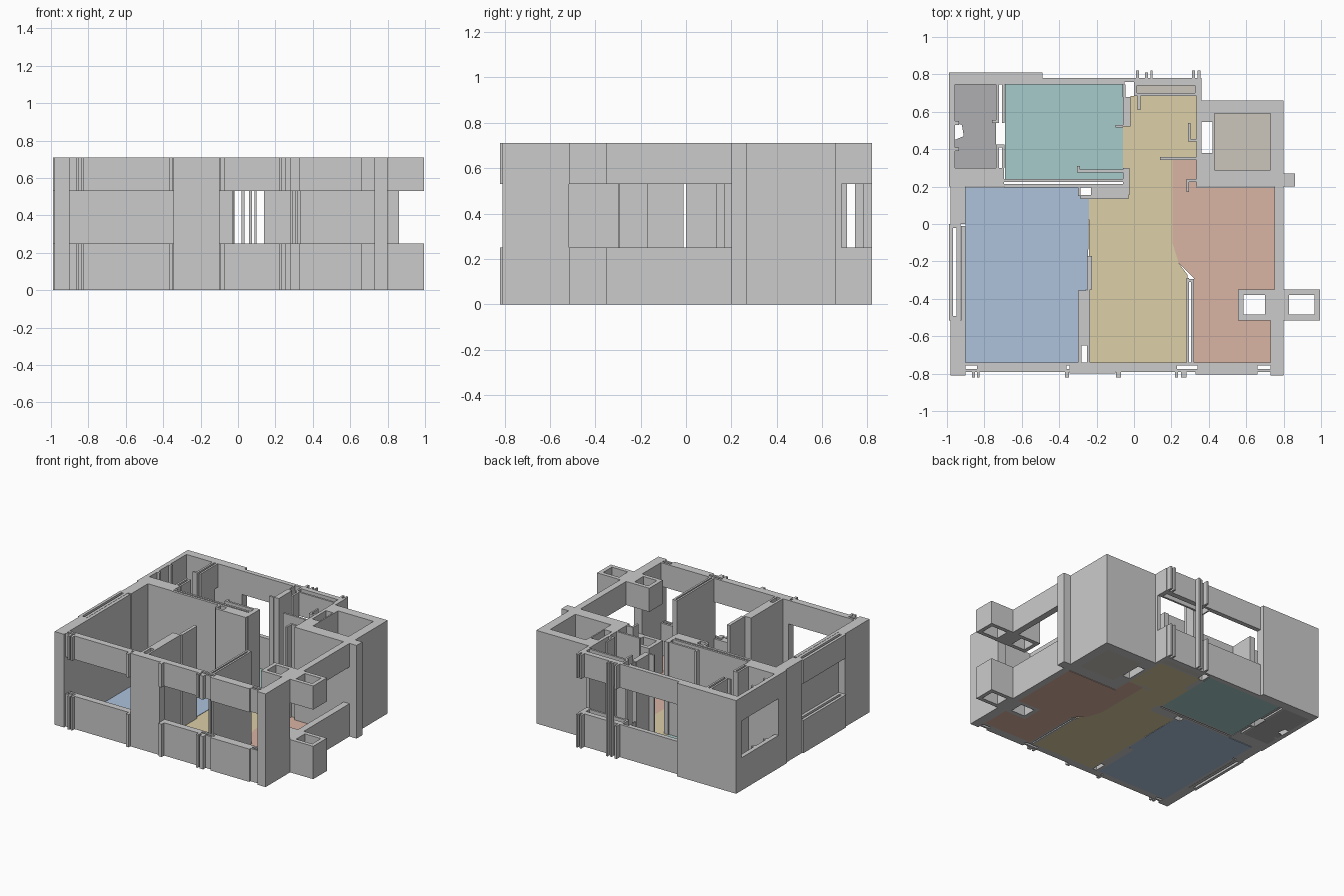
import bpy, bmesh

H = 0.71
FULL = [(0, H)]
BAND = [(0, 0.25), (0.53, H)]      # sill and lintel, window opening between
FLOOR_T = 0.006


def walls(name, rects, zs=FULL):
    """One object from plan rectangles (x0, x1, y0, y1) raised over z ranges."""
    bm = bmesh.new()
    for x0, x1, y0, y1 in rects:
        for z0, z1 in zs:
            r = bmesh.ops.create_cube(bm, size=1)
            for v in r["verts"]:
                v.co.x = x0 if v.co.x < 0 else x1
                v.co.y = y0 if v.co.y < 0 else y1
                v.co.z = z0 if v.co.z < 0 else z1
    return add(name, bm)


def add(name, bm):
    bmesh.ops.recalc_face_normals(bm, faces=bm.faces)
    me = bpy.data.meshes.new(name)
    bm.to_mesh(me)
    bm.free()
    ob = bpy.data.objects.new(name, me)
    bpy.context.collection.objects.link(ob)
    return ob


def ring(x0, x1, y0, y1, t):
    """Four rectangles forming a hollow box in plan."""
    return [(x0, x1, y0, y0 + t), (x0, x1, y1 - t, y1),
            (x0, x0 + t, y0 + t, y1 - t), (x1 - t, x1, y0 + t, y1 - t)]


def floor(name, pts, color):
    bm = bmesh.new()
    f = bm.faces.new([bm.verts.new((x, y, 0)) for x, y in pts])
    r = bmesh.ops.extrude_face_region(bm, geom=[f])
    for v in r["geom"]:
        if isinstance(v, bmesh.types.BMVert):
            v.co.z = FLOOR_T
    ob = add(name, bm)
    mat = bpy.data.materials.new(name + "_color")
    mat.diffuse_color = (*color, 1)
    ob.data.materials.append(mat)


# Room floors
floor("blue_room_floor", [(-.90, .195), (-.295, .195), (-.285, .15), (-.24, .14),
      (-.245, -.16), (-.25, -.35), (-.30, -.37), (-.30, -.74), (-.90, -.74)], (.42, .54, .72))
floor("hall_floor", [(-.02, .685), (.335, .685), (.335, .345), (.205, .345), (.205, -.10),
      (.24, -.21), (.285, -.27), (.28, -.74), (-.24, -.74), (-.24, .14), (-.03, .14),
      (-.03, .2), (-.06, .25), (-.06, .52), (-.02, .52)], (.72, .62, .38))
floor("red_room_floor", [(.205, .345), (.335, .345), (.335, .195), (.75, .195), (.75, -.35),
      (.555, -.35), (.555, -.515), (.73, -.515), (.73, -.74), (.32, -.74), (.32, -.29),
      (.24, -.21), (.205, -.10)], (.70, .46, .37))
floor("teal_room_floor", [(-.69, .24), (-.06, .24), (-.06, .745), (-.69, .745)], (.38, .60, .59))
floor("bath_floor", [(-.957, .30), (-.737, .30), (-.737, .745), (-.957, .745), (-.957, .54),
      (-.92, .53), (-.91, .47), (-.957, .45)], (.43, .43, .44))
floor("side_room_floor", [(.43, .29), (.73, .29), (.73, .59), (.43, .59)], (.60, .56, .50))
floor("back_bay_floor", [(.015, .70), (.325, .70), (.325, .74), (.015, .74)], (.60, .56, .50))

# Front wall: solid piers, then hollow window bands
walls("front_piers", [(-.98, -.90, -.81, -.74), (-.345, -.10, -.80, -.74), (.73, .80, -.81, -.515)])
front = []
for x0, x1 in [(-.90, -.345), (-.10, .73)]:
    front += [(x0, x1, -.79, -.775), (x0, x1, -.757, -.74)]
for x0, x1 in [(-.84, -.36), (-.10, .23), (.34, .66)]:
    front.append((x0, x1, -.775, -.757))
walls("front_window_bands", front, BAND)
ribs = [(-.865, -.85), (-.84, -.825), (-.37, -.348), (-.097, -.07), (.22, .235), (.25, .28)]
walls("front_window_ribs", [(a, b, -.82, -.79) for a, b in ribs]
      + [(.33, .66, -.805, -.79)], BAND)

# Left wall with boxed window and bathroom window
walls("left_wall", [(-.98, -.90, -.74, -.515), (-.98, -.90, .0, .20), (-.925, -.90, -.515, -.012),
                    (-.99, -.695, .20, .30), (-.99, -.957, .745, .81)])
walls("left_window_box", ring(-.99, -.927, -.515, 0, .022), BAND)
walls("bath_window_band", [(-.99, -.957, .30, .745)], BAND)
walls("bath_window_frame", [(-.957, -.935, .53, .55), (-.957, -.935, .39, .41)], BAND)

# Back wall with window bands and posts
walls("back_corner_wall", [(-.957, -.49, .745, .81)])
walls("back_window_bands", [(-.49, -.05, .745, .78), (-.05, .36, .76, .78), (.01, .325, .74, .76),
                            (.015, .325, .685, .70), (.325, .36, .685, .76),
                            (-.055, -.045, .68, .745), (.0, .015, .685, .76)], BAND)
walls("back_posts", [(.06, .075, .78, .81), (.088, .10, .78, .82)])
walls("back_ribs", [(.012, .028, .78, .82), (.31, .325, .78, .82), (.34, .355, .78, .82)], BAND)

# Right wall, opening and hollow outside and inside boxes
walls("right_window_band", [(.75, .80, -.35, .20), (.73, .80, -.515, -.35)], BAND)
walls("right_window_boxes", ring(.80, .995, -.515, -.35, .03)
      + ring(.555, .73, -.515, -.35, .03), BAND)

# Side room shell at the back right
walls("side_room_walls", [(.36, .80, .59, .66), (.73, .80, .29, .59), (.34, .80, .20, .29),
                          (.80, .86, .20, .27), (.36, .43, .29, .38), (.42, .43, .38, .59),
                          (.36, .42, .545, .59)])

# Bathroom partition, double leaf with a doorway
part = []
for y0, y1 in [(.30, .42), (.54, .71)]:
    part += [(-.737, -.722, y0, y1), (-.707, -.692, y0, y1)]
part += [(-.76, -.722, .54, .555), (-.737, -.692, .41, .425)]
walls("bath_partition", part)
walls("bath_partition_end", [(-.737, -.722, .71, .745), (-.707, -.692, .71, .745)], BAND)

# Wall between teal and blue rooms with a shaft
walls("middle_cross_wall", [(-.695, -.06, .224, .24), (-.695, -.06, .195, .214),
                            (-.30, -.06, .276, .292), (-.305, -.29, .276, .31)])
walls("shaft_walls", [(-.30, -.285, .15, .195), (-.285, -.03, .135, .155),
                      (-.23, -.06, .155, .195), (-.06, -.025, .155, .30)])

# Hall partitions
walls("teal_room_partition", [(-.06, -.02, .52, .68), (-.10, -.06, .515, .53), (.02, .035, .61, .685)])
walls("blue_hall_partition", [(-.25, -.225, -.35, -.17), (-.30, -.28, -.74, -.37),
                              (-.28, -.25, -.65, -.37), (-.25, -.235, -.74, -.35),
                              (-.30, -.25, -.37, -.355)])
walls("red_hall_partition", [(.28, .295, -.757, -.29), (.305, .32, -.757, -.31),
                             (.28, .32, -.31, -.295)])
walls("hall_side_wall", [(.335, .36, .20, .685), (.14, .335, .343, .358), (.28, .335, .225, .24),
                         (.28, .295, .17, .24), (.29, .335, .44, .455), (.29, .302, .455, .54)])
